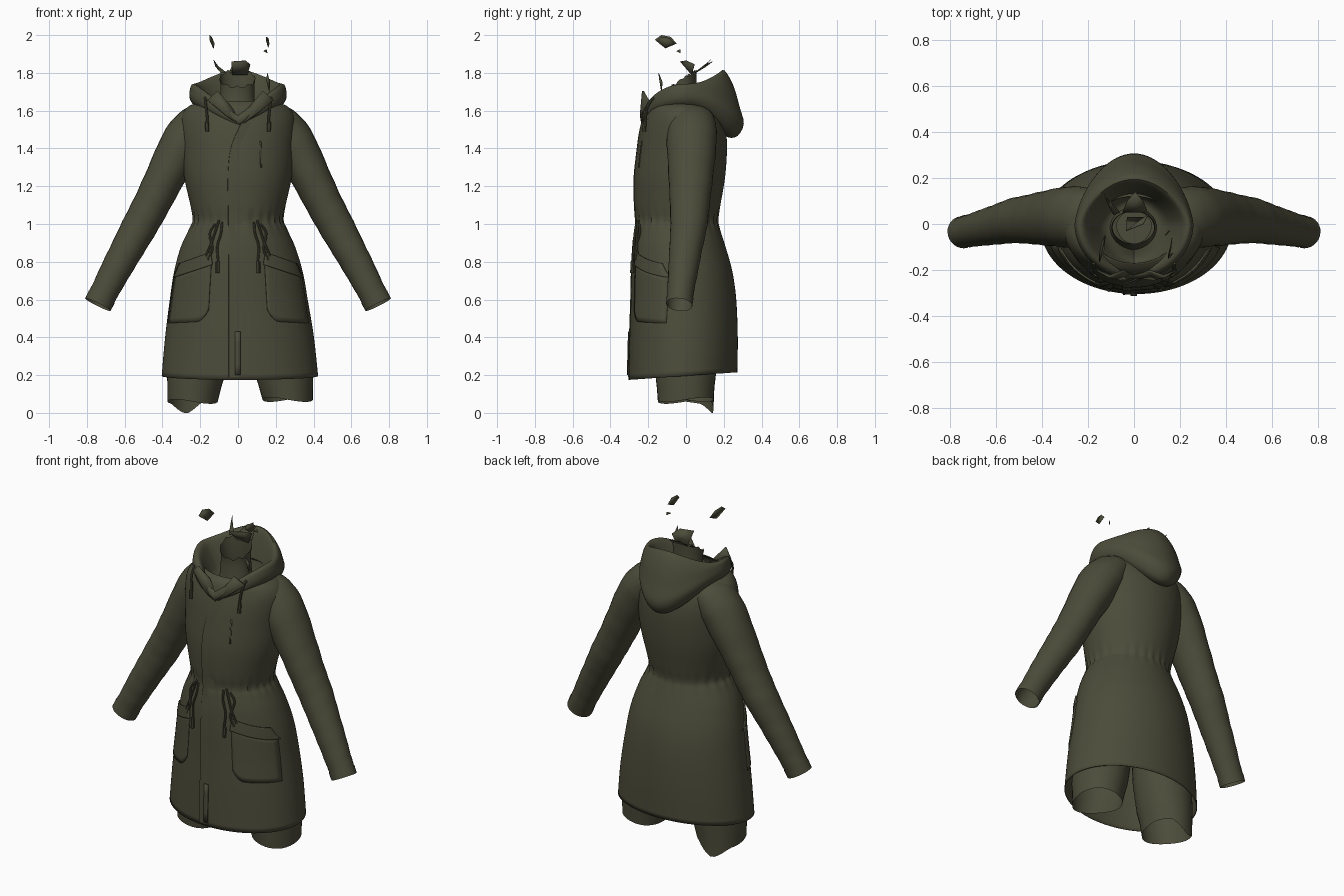
import bpy, math
from mathutils import Vector as V
from math import sin, cos, pi, exp, sqrt

if "Cube" in bpy.data.objects:
    bpy.data.objects.remove(bpy.data.objects["Cube"])

olive = bpy.data.materials.new("olive_cloth")
olive.diffuse_color = (0.072, 0.072, 0.043, 1)
olive.use_nodes = True
olive.node_tree.nodes["Principled BSDF"].inputs["Base Color"].default_value = olive.diffuse_color


def make(name, verts, faces, thick=0, angle=40):
    me = bpy.data.meshes.new(name)
    me.from_pydata([tuple(v) for v in verts], [], faces)
    me.materials.append(olive)
    ob = bpy.data.objects.new(name, me)
    bpy.context.collection.objects.link(ob)
    bpy.ops.object.select_all(action='DESELECT')
    ob.select_set(True)
    bpy.context.view_layer.objects.active = ob
    bpy.ops.object.mode_set(mode='EDIT')
    bpy.ops.mesh.select_all(action='SELECT')
    bpy.ops.mesh.normals_make_consistent(inside=False)
    bpy.ops.object.mode_set(mode='OBJECT')
    bpy.ops.object.shade_smooth_by_angle(angle=math.radians(angle))
    if thick:
        m = ob.modifiers.new("thickness", 'SOLIDIFY')
        m.thickness = thick
        m.offset = 0
    return ob


def loft(name, rings, cap_start=False, cap_end=False, thick=0):
    n = len(rings[0])
    verts = [p for r in rings for p in r]
    faces = [(i*n+j, i*n+(j+1) % n, (i+1)*n+(j+1) % n, (i+1)*n+j)
             for i in range(len(rings)-1) for j in range(n)]
    if cap_start:
        faces.append(tuple(range(n)))
    if cap_end:
        faces.append(tuple(range(len(verts)-n, len(verts))))
    return make(name, verts, faces, thick)


def spline(rows, t):
    """Smooth interpolation through rows, t from 0 to len-1."""
    i = min(int(t), len(rows)-2)
    f = t - i
    a, b, c, d = (rows[min(max(k, 0), len(rows)-1)] for k in range(i-1, i+3))
    return [0.5*(2*q + (r-p)*f + (2*p-5*q+4*r-s)*f*f + (3*q-p-3*r+s)*f**3)
            for p, q, r, s in zip(a, b, c, d)]


def sampled(rows, steps):
    return [spline(rows, k/steps) for k in range((len(rows)-1)*steps+1)]


def tube(name, rows, n=24, steps=4, caps=(True, True), fold=0):
    """rows: x, y, z, in-plane radius, depth radius."""
    pts = sampled(rows, steps)
    rings = []
    for i, (x, y, z, ra, rb) in enumerate(pts):
        t = V(pts[min(i+1, len(pts)-1)][:3]) - V(pts[max(i-1, 0)][:3])
        na = t.cross(V((0, 1, 0))).normalized()
        nb = na.cross(t).normalized()
        ring = []
        for j in range(n):
            a = 2*pi*j/n
            k = 1 + fold*sin(i*1.9 + 2*sin(a))
            ring.append(V((x, y, z)) + na*cos(a)*ra*k + nb*sin(a)*rb*k)
        rings.append(ring)
    return loft(name, rings, *caps)


# Coat body: z, centre x, half width, front y, back y
BODY = [(0.195, .01, .412, -.302, .27), (0.40, .008, .392, -.297, .272), (0.60, .004, .363, -.29, .264),
        (0.75, .002, .338, -.287, .243), (0.88, 0, .30, -.281, .207), (0.97, 0, .258, -.27, .178),
        (1.02, 0, .236, -.263, .166), (1.10, 0, .25, -.272, .18), (1.25, 0, .283, -.273, .205),
        (1.40, 0, .297, -.255, .215), (1.50, 0, .305, -.238, .208), (1.57, 0, .298, -.22, .186),
        (1.62, 0, .262, -.203, .155), (1.65, 0, .19, -.17, .12)]
rows = sampled(BODY, 5)
body_rings = []
N = 96
for z, cx, rx, yf, yb in rows:
    ring = []
    for j in range(N):
        a = 2*pi*j/N
        k = 1 + .02*sin(26*a + sin(3*a))*exp(-((z-1.02)/.05)**2)
        y = (yf+yb)/2 + (yb-yf)/2*cos(a)*k
        tilt = .02*cos(a)*max(0, 1-(z-.195)/.25)
        ring.append(V((cx + rx*sin(a)*k, y, z + tilt)))
    body_rings.append(ring)
loft("coat_body", body_rings, thick=.004)


def front_y(x, z):
    for p, q in zip(rows, rows[1:]):
        if z <= q[0]:
            f = max(0, (z-p[0])/(q[0]-p[0]))
            _, cx, rx, yf, yb = [u+(w-u)*f for u, w in zip(p, q)]
            s = max(0, 1-((x-cx)/rx)**2)
            return (yf+yb)/2 - (yb-yf)/2*sqrt(s)
    return -.2


def panel(name, bl, br, tr, tl, off, nu=12, nv=10, thick=.008, corner=0):
    """Quad in x,z laid over the coat front, with a rounded inner lower corner."""
    verts, faces = [], []
    for i in range(nv+1):
        for j in range(nu+1):
            u, v = j/nu, i/nv
            p = (V(bl)*(1-u)+V(br)*u)*(1-v) + (V(tl)*(1-u)+V(tr)*u)*v
            z = p.y + corner*max(0, (u-.7)/.3)**2*(1-v)
            verts.append((p.x, front_y(p.x, z)-off, z))
    w = nu+1
    for i in range(nv):
        for j in range(nu):
            faces.append((i*w+j, i*w+j+1, (i+1)*w+j+1, (i+1)*w+j))
    return make(name, verts, faces, thick)


# Front placket: raised on one edge, blending into the coat on the other
edge = [(-.05, .19), (-.05, .6), (-.052, 1.0), (-.055, 1.25), (-.04, 1.4), (0, 1.5), (.02, 1.54)]
pl = sampled(edge, 4)
pv = [(x+d, front_y(x+d, z)-o, z) for x, z in pl for d, o in ((0, -.002), (.002, .008), (.035, .005), (.08, -.002))]
pf = [(i*4+j, i*4+j+1, i*4+j+5, i*4+j+4) for i in range(len(pl)-1) for j in (0, 1, 2)]
make("front_placket", pv, pf)
panel("placket_tab", (-.015, .2), (.012, .2), (.012, .43), (-.015, .43), .008, 2, 4, .006)
panel("breast_slit", (.118, 1.3), (.125, 1.3), (.122, 1.44), (.115, 1.44), .002, 2, 4, .006)

# Parts repeated on both sides
for s, side in ((-1, "right"), (1, "left")):
    # sleeve with open, slightly flared cuff
    SLEEVE = [(.13, .025, 1.59, .06, .10), (.21, .03, 1.53, .107, .128), (.285, .03, 1.435, .119, .132),
              (.385, .025, 1.25, .104, .118), (.455, .02, 1.11, .097, .106), (.517, .015, .995, .094, .098),
              (.58, 0, .88, .087, .088), (.64, -.013, .77, .081, .08), (.695, -.026, .665, .075, .072),
              (.741, -.035, .578, .072, .067)]
    tube(side+"_sleeve", [(s*r[0],)+r[1:] for r in SLEEVE], 28, 4, (False, False), .012)
    # cuff band
    tube(side+"_cuff", [(s*.722, -.031, .613, .076, .071), (s*.742, -.036, .573, .075, .07)],
         28, 1, (False, False))

    # patch pocket and slanted flap
    q = lambda x, z: (s*x, z)
    panel(side+"_pocket", q(.37, .475), q(.155, .485), q(.14, .80), q(.335, .72), .004, corner=.06)
    panel(side+"_pocket_flap", q(.342, .715), q(.135, .785), q(.145, .85), q(.31, .79), .010)

    # waist cords: a loop and two hanging ends
    def cord(name, pts, r=.006, off=.012):
        tube(name, [(s*x, front_y(s*x, z)-off, z, r, r) for x, z in pts], 8, 3)
    cord(side+"_waist_cord_long", [(.085, 1.01), (.09, .95), (.11, .88), (.105, .80), (.108, .75)])
    cord(side+"_waist_cord_short", [(.10, 1.02), (.12, .96), (.14, .90), (.17, .83)])
    cord(side+"_waist_cord_loop", [(.12, 1.0), (.15, .95), (.135, .87), (.16, .81)])
    cord(side+"_waist_cord_toggle", [(.108, .80), (.108, .74)], .010)

    # hood cords and toggles
    tube(side+"_hood_cord", [(s*.175, -.17, 1.67, .007, .007), (s*.17, -.205, 1.62, .007, .007),
                             (s*.162, -.215, 1.55, .007, .007), (s*.163, -.222, 1.49, .007, .007)], 8, 3)
    tube(side+"_hood_toggle", [(s*.165, -.218, 1.54, .010, .010), (s*.163, -.223, 1.49, .010, .010)], 8, 1)

    # leg stub, ragged at the bottom
    rings = []
    for z, cx, rx, ry in [(.50, .20, .155, .165), (.35, .213, .16, .165), (.2, .23, .153, .16),
                          (.13, .24, .142, .152), (.06, .248, .133, .147)]:
        ring = []
        for j in range(36):
            a = 2*pi*j/36
            zz = z
            if z < .1:
                d = min(abs(a-1.8), 2*pi-abs(a-1.8))
                zz += .012*sin(2*a) + (-.065*max(0, 1-d/.75) if s < 0 else .01)
                zz = max(0, zz)
            ring.append(V((s*cx + rx*cos(a) + (.015 if s > 0 else .008), ry*sin(a)-.002, zz)))
        rings.append(ring)
    loft(side+"_leg", rings)

    # collar lapel standing inside the hood opening
    lap = [(.0, -.232, 1.52), (.075, -.24, 1.575), (.175, -.20, 1.655),
           (.12, -.228, 1.705), (.06, -.205, 1.635), (.0, -.21, 1.555)]
    make(side+"_lapel", [(s*x+.012, y, z) for x, y, z in lap], [(0, 1, 4, 5), (1, 2, 3, 4)], .01)

# Hood lying on the shoulders: half width, front y, back y, z front, z side, z back
HOOD = [(.17, -.19, .15, 1.49, 1.61, 1.50), (.225, -.222, .22, 1.515, 1.625, 1.46),
        (.25, -.235, .272, 1.53, 1.65, 1.465), (.258, -.238, .306, 1.545, 1.68, 1.53),
        (.255, -.236, .284, 1.555, 1.71, 1.62), (.247, -.228, .252, 1.57, 1.735, 1.73),
        (.232, -.215, .205, 1.575, 1.742, 1.812), (.21, -.20, .175, 1.57, 1.725, 1.79),
        (.175, -.175, .14, 1.53, 1.66, 1.68), (.13, -.15, .11, 1.50, 1.58, 1.57),
        (.075, -.085, .06, 1.52, 1.56, 1.56)]
hood = []
for rx, yf, yb, zf, zs, zb in sampled(HOOD, 3):
    ring = []
    for j in range(72):
        a = 2*pi*j/72
        c, sx = cos(a), sin(a)
        y = (yb if c > 0 else -yf)*c
        w = c*c if c > 0 else (1-abs(sx))
        z = zs + ((zb if c > 0 else zf)-zs)*w
        # narrower towards the back point
        x = rx*sx*(1-.16*max(c, 0))
        ring.append(V((x, y, z)))
    hood.append(ring)
loft("hood", hood)

# Neck tube, higher at the back, with a ragged edge
neck = []
for z, rx, ry, lift in [(1.50, .12, .10, 0), (1.58, .097, .082, 0), (1.68, .09, .072, .01),
                        (1.74, .09, .07, .03), (1.77, .095, .072, .045)]:
    neck.append([V((rx*cos(2*pi*j/32)-.003, -.015+ry*sin(2*pi*j/32),
                    z + lift*sin(2*pi*j/32) + (.008*sin(j*1.9) if z > 1.76 else 0))) for j in range(32)])
loft("neck", neck, cap_start=True)

# Loose scraps above the neck
scraps = {
    "neck_scrap_back": [(-.05, .05, 1.80), (.06, .05, 1.80), (.04, .10, 1.83), (.005, .14, 1.86), (-.03, .10, 1.84)],
    "neck_scrap_top": [(-.03, .03, 1.79), (.05, .03, 1.79), (.065, .045, 1.845), (.04, .0, 1.865), (-.035, -.03, 1.86)],
    "neck_scrap_side": [(-.06, .05, 1.80), (-.09, .04, 1.80), (-.12, .10, 1.835), (-.13, .13, 1.87), (-.105, .1, 1.835)],
    "right_scrap": [(-.13, -.11, 1.93), (-.125, -.05, 1.955), (-.14, -.08, 1.99), (-.15, -.13, 2.0), (-.15, -.165, 1.975)],
    "left_scrap": [(.16, -.11, 1.935), (.165, -.06, 1.955), (.16, -.09, 1.985), (.15, -.13, 1.99), (.15, -.15, 1.97)],
    "small_scrap": [(.135, -.05, 1.915), (.155, -.03, 1.905), (.15, -.03, 1.925)],
    "hood_scrap": [(.165, -.13, 1.70), (.17, -.125, 1.75), (.155, -.145, 1.80), (.15, -.14, 1.76)],
}
for name, pts in scraps.items():
    make(name, pts, [tuple(range(len(pts)))], .003)
